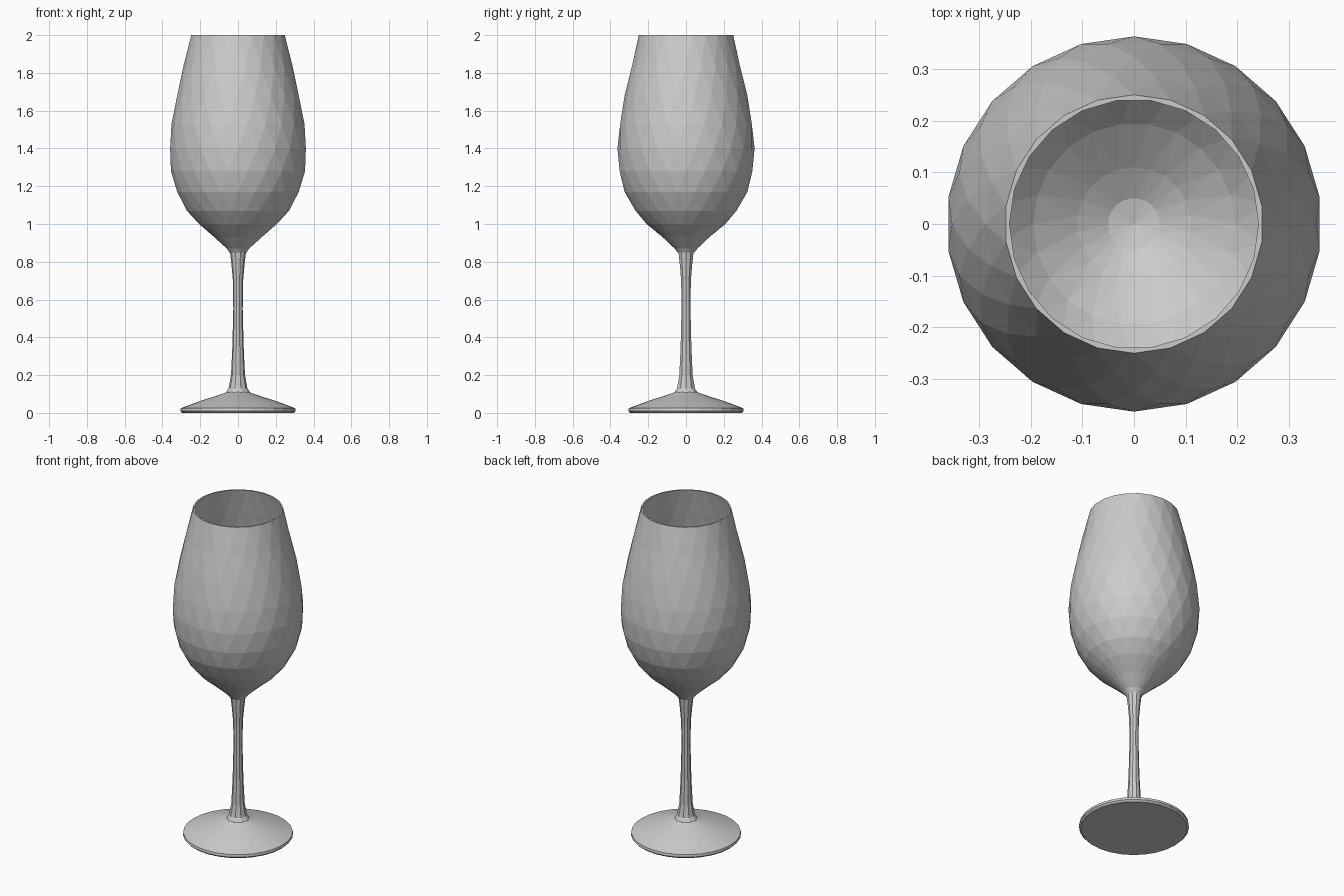
import bpy, bmesh, math

if "Cube" in bpy.data.objects:
    bpy.data.objects.remove(bpy.data.objects["Cube"])


def lathe(name, profile, sides, stagger=False, smooth=False):
    """Revolve (radius, z) points; radius 0 closes to a pole.
    Staggered rings give triangular facets."""
    bm = bmesh.new()
    rings = []
    for k, (r, z) in enumerate(profile):
        if r == 0:
            rings.append([bm.verts.new((0, 0, z))])
            continue
        shift = 0.5 * k if stagger else 0
        rings.append([bm.verts.new((r * math.cos(2 * math.pi * (i + shift) / sides),
                                    r * math.sin(2 * math.pi * (i + shift) / sides), z))
                      for i in range(sides)])
    for k in range(len(rings) - 1):
        a, b = rings[k], rings[k + 1]
        # whole-step drift of the stagger is absorbed by matching angles
        for i in range(sides):
            j = (i + 1) % sides
            if len(b) == 1:
                bm.faces.new((a[i], a[j], b[0]))
            elif len(a) == 1:
                bm.faces.new((a[0], b[j], b[i]))
            elif stagger:
                bm.faces.new((a[i], a[j], b[i]))
                bm.faces.new((a[j], b[j], b[i]))
            else:
                bm.faces.new((a[i], a[j], b[j], b[i]))
    bmesh.ops.recalc_face_normals(bm, faces=bm.faces)
    mesh = bpy.data.meshes.new(name)
    bm.to_mesh(mesh)
    bm.free()
    obj = bpy.data.objects.new(name, mesh)
    bpy.context.collection.objects.link(obj)
    if smooth:
        bpy.context.view_layer.objects.active = obj
        obj.select_set(True)
        bpy.ops.object.shade_smooth_by_angle(angle=math.radians(25))
        obj.select_set(False)
    return obj


# Foot: flat underside, thin rim, shallow cone
lathe("foot", [(0, 0.005), (0.295, 0.0), (0.305, 0.01), (0.303, 0.025),
               (0.2, 0.063), (0.085, 0.1), (0.055, 0.112)], 28)

# Stem: narrow waist flaring at both ends
lathe("stem", [(0.068, 0.103), (0.05, 0.13), (0.037, 0.2), (0.03, 0.35), (0.025, 0.55),
               (0.027, 0.7), (0.035, 0.79), (0.042, 0.85), (0.055, 0.872)], 10)

# Bowl: outer wall up to the rim, then the inner wall down to the floor
outer = [(0.045, 0.85), (0.06, 0.87), (0.125, 0.93), (0.208, 1.0), (0.27, 1.07),
         (0.325, 1.17), (0.355, 1.28), (0.363, 1.4), (0.352, 1.53),
         (0.325, 1.68), (0.288, 1.84), (0.25, 2.0)]
inner = [(0.241, 2.0), (0.279, 1.84), (0.316, 1.68), (0.343, 1.53), (0.353, 1.4),
         (0.344, 1.28), (0.314, 1.18), (0.26, 1.085), (0.195, 1.015),
         (0.11, 0.95), (0.05, 0.915), (0, 0.905)]
lathe("bowl", outer + inner, 22, stagger=True)
